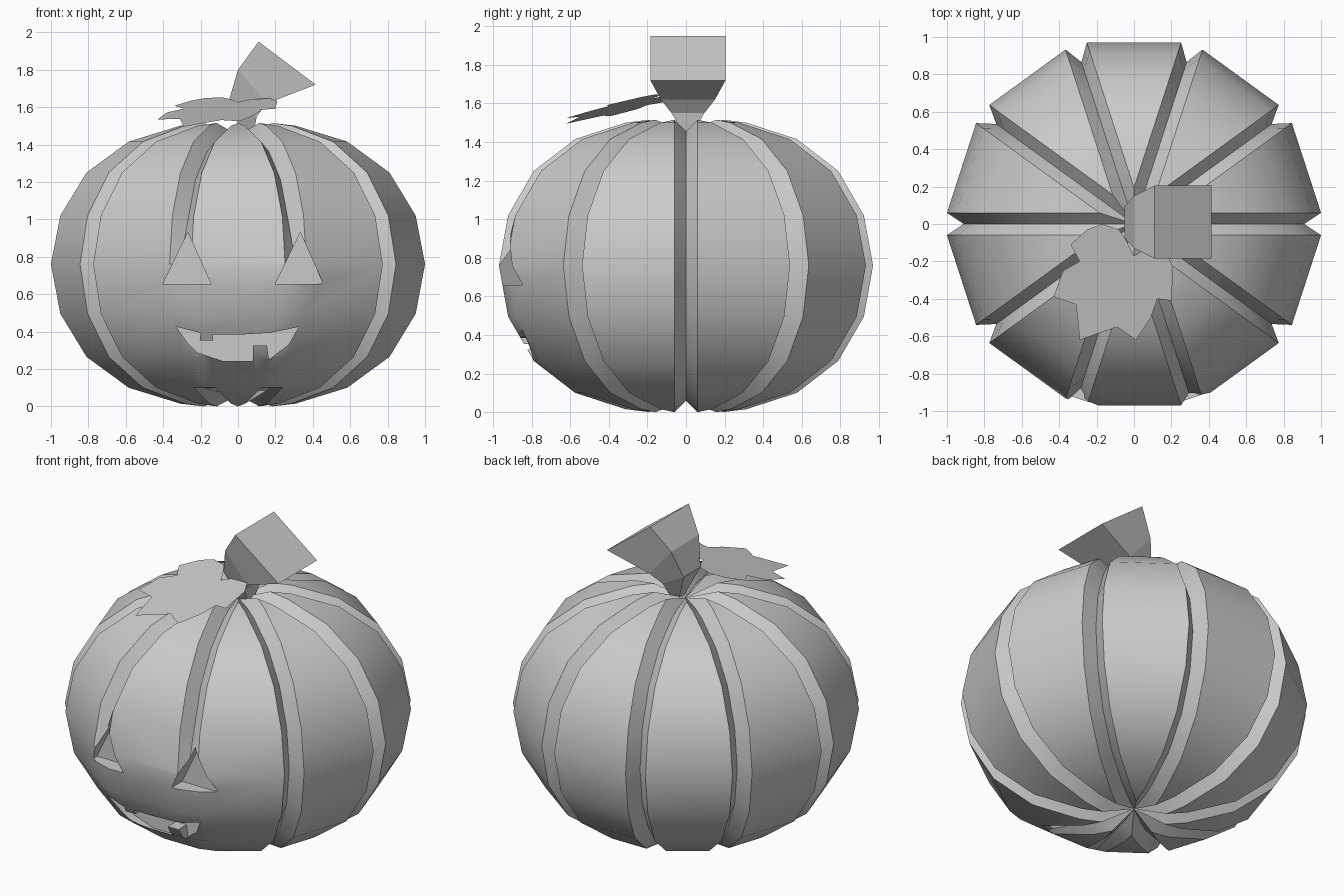
import bpy, bmesh, math
from mathutils import Vector

if "Cube" in bpy.data.objects:
    bpy.data.objects.remove(bpy.data.objects["Cube"])

LOBES, HALF = 10, 0.06          # number of ribs, half width of a groove
STEP = 2 * math.pi / LOBES


def make_object(name, bm):
    bmesh.ops.remove_doubles(bm, verts=bm.verts, dist=1e-4)
    bmesh.ops.recalc_face_normals(bm, faces=bm.faces)
    mesh = bpy.data.meshes.new(name)
    bm.to_mesh(mesh)
    bm.free()
    obj = bpy.data.objects.new(name, mesh)
    bpy.context.collection.objects.link(obj)
    return obj


# Pumpkin body: ten flat ribs separated by V grooves of constant width
pole = HALF / math.tan(STEP / 2)
upper = [(1.0, .76), (.95, 1.02), (.81, 1.25), (.585, 1.415), (.31, 1.5), (pole, 1.515)]
rings = [(d, 1.515 - z) for d, z in upper[:0:-1]]
rings = [(d, max(z, 0)) for d, z in rings] + upper
FILLED = {2, 3, 4, 5}             # rings where the front grooves close for the face

bm = bmesh.new()
columns = []
for i in range(LOBES):
    a = i * STEP
    u = Vector((math.cos(a), math.sin(a), 0))
    n = Vector((-math.sin(a), math.cos(a), 0))
    before, bottom, after = [], [], []
    for k, (d, z) in enumerate(rings):
        up = Vector((0, 0, z))
        before.append(bm.verts.new(u * d - n * HALF + up))
        after.append(bm.verts.new(u * d + n * HALF + up))
        if i in (7, 8) and k in FILLED:
            bottom.append(bm.verts.new(u * d + up))
        else:
            dz = -0.06 * (z - .76) / .76
            bottom.append(bm.verts.new(u * d * .91 + up + Vector((0, 0, dz))))
    columns += [before, bottom, after]
top = bm.verts.new((0, 0, 1.45))
base = bm.verts.new((0, 0, .06))
for j, col in enumerate(columns):
    nxt = columns[(j + 1) % len(columns)]
    for k in range(len(rings) - 1):
        bm.faces.new((col[k], nxt[k], nxt[k + 1], col[k + 1]))
    if j % 3 != 2:
        bm.faces.new((col[-1], nxt[-1], top))
        bm.faces.new((nxt[0], col[0], base))
pumpkin = make_object("pumpkin_body", bm)


# Face: prisms cut into the front
def carve(name, outline, back):
    bm = bmesh.new()
    face = bm.faces.new([bm.verts.new((x, -1.2, z)) for x, z in outline])
    ext = bmesh.ops.extrude_face_region(bm, geom=[face], use_keep_orig=True)
    verts = [g for g in ext["geom"] if isinstance(g, bmesh.types.BMVert)]
    bmesh.ops.translate(bm, verts=verts, vec=(0, 1.2 + back, 0))
    cutter = make_object(name, bm)
    cutter.hide_render = True
    mod = pumpkin.modifiers.new(name, 'BOOLEAN')
    mod.operation, mod.solver, mod.object = 'DIFFERENCE', 'EXACT', cutter
    bpy.context.view_layer.objects.active = pumpkin
    bpy.ops.object.modifier_apply(modifier=mod.name)
    bpy.data.objects.remove(cutter)


for name, x in (("left_eye_cutter", -.273), ("right_eye_cutter", .328)):
    carve(name, [(x - .128, .655), (x + .128, .655), (x + .005, .93)], -.85)
carve("mouth_cutter", [
    (-.33, .425), (-.2, .393), (-.205, .352), (-.135, .352), (-.135, .385),
    (.0, .383), (.17, .393), (.325, .425), (.27, .33), (.165, .25),
    (.155, .325), (.08, .325), (.08, .24), (-.08, .24), (-.22, .29), (-.27, .34)], -.74)

bpy.ops.object.select_all(action='DESELECT')
pumpkin.select_set(True)
bpy.context.view_layer.objects.active = pumpkin
bpy.ops.object.shade_smooth_by_angle(angle=math.radians(30))

# Stem: square sections (left x, left z, right x, right z, half width) that bend right
sections = [(.03, 1.44, .08, 1.44, .02), (-.05, 1.63, .10, 1.55, .085),
            (.0, 1.80, .155, 1.62, .14), (.11, 1.95, .415, 1.72, .195)]
bm = bmesh.new()
loops = [[bm.verts.new(p) for p in ((lx, .01 - w, lz), (rx, .01 - w, rz),
                                    (rx, .01 + w, rz), (lx, .01 + w, lz))]
         for lx, lz, rx, rz, w in sections]
for lo, hi in zip(loops, loops[1:]):
    for k in range(4):
        m = (k + 1) % 4
        bm.faces.new((lo[k], lo[m], hi[m], hi[k]))
bm.faces.new(loops[0])
bm.faces.new(loops[-1])
make_object("stem", bm)

# Leaf: a jagged sheet tilted down toward the front left
outline = [(-.04, -.09), (-.08, -.03), (-.17, 0), (-.25, -.03), (-.34, -.11),
           (-.29, -.2), (-.38, -.25), (-.43, -.39), (-.31, -.43), (-.29, -.62),
           (-.09, -.55), (.01, -.62), (.09, -.5), (.125, -.4), (.2, -.41),
           (.21, -.23), (.17, -.15), (.05, -.14), (0, -.17)]
bm = bmesh.new()
bm.faces.new([bm.verts.new((x, y, 1.666 + .098 * x + .23 * y)) for x, y in reversed(outline)])
leaf = make_object("leaf", bm)
if leaf.data.polygons[0].normal.z < 0:
    leaf.data.flip_normals()
